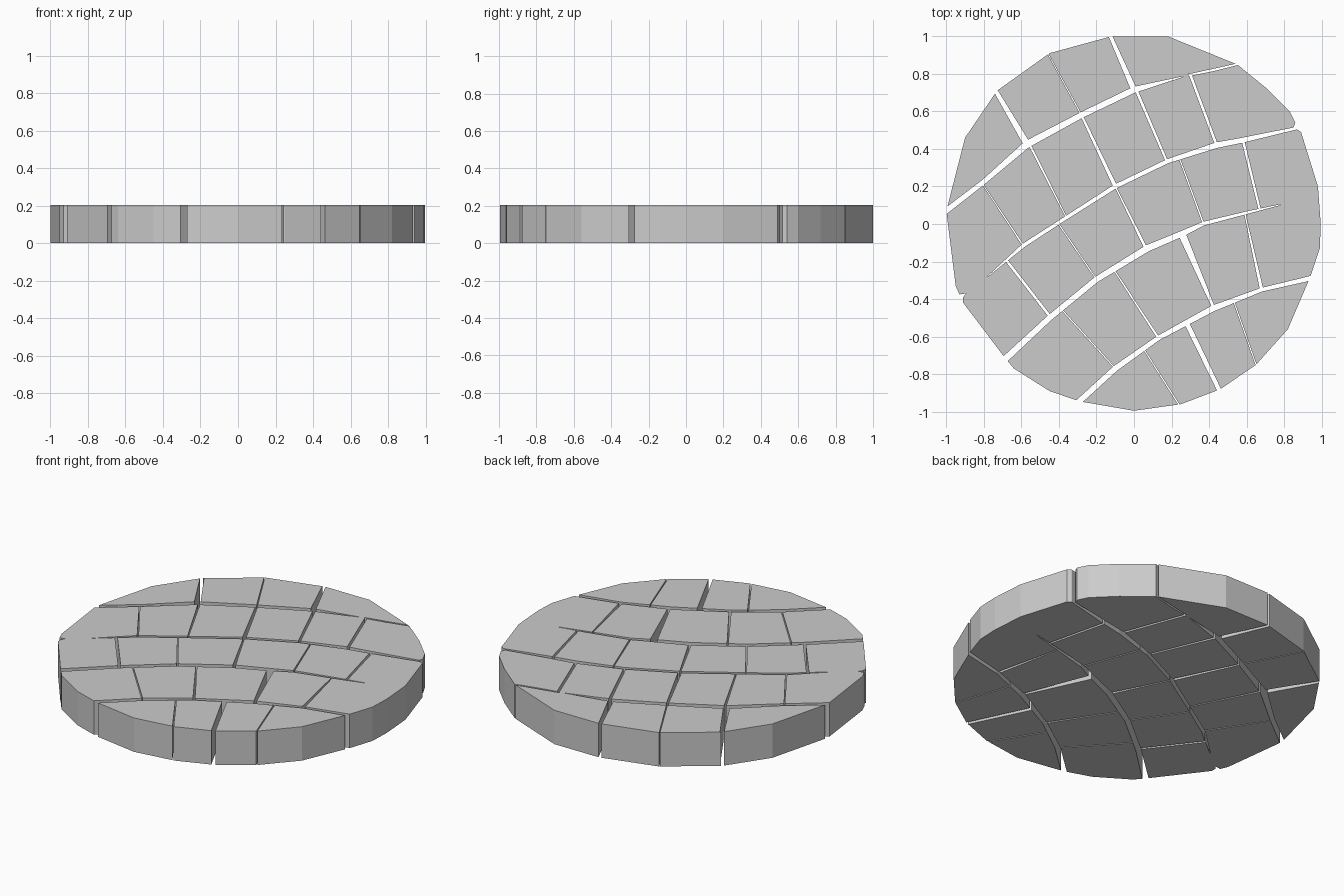
import bpy, bmesh, math
from mathutils import Vector

if "Cube" in bpy.data.objects:
    bpy.data.objects.remove(bpy.data.objects["Cube"])

H = 0.205


def prism(name, pts, z0, z1):
    """Extrude a flat outline into a closed slab."""
    bm = bmesh.new()
    f = bm.faces.new([bm.verts.new((x, y, z0)) for x, y in pts])
    r = bmesh.ops.extrude_face_region(bm, geom=[f])
    bmesh.ops.translate(bm, vec=(0, 0, z1 - z0),
                        verts=[v for v in r["geom"] if isinstance(v, bmesh.types.BMVert)])
    bmesh.ops.recalc_face_normals(bm, faces=bm.faces)
    me = bpy.data.meshes.new(name)
    bm.to_mesh(me)
    bm.free()
    ob = bpy.data.objects.new(name, me)
    bpy.context.collection.objects.link(ob)
    return ob


def ribbon(path):
    """Outline of a strip following (x, y, width) points."""
    left, right = [], []
    for i, (x, y, w) in enumerate(path):
        a, b = path[max(i - 1, 0)], path[min(i + 1, len(path) - 1)]
        d = Vector((b[0] - a[0], b[1] - a[1])).normalized()
        n = Vector((-d.y, d.x)) * w / 2
        left.append((x + n.x, y + n.y))
        right.append((x - n.x, y - n.y))
    return left + right[::-1]


def height_at(row, x):
    """y of a row joint at x."""
    for a, b in zip(row, row[1:]):
        if x <= b[0]:
            break
    return a[1] + (b[1] - a[1]) * (x - a[0]) / (b[0] - a[0])


# Rounded paving slab outline
outline = [(-.12, 1), (.18, 1), (.55, .85), (.71, .72), (.83, .60), (.86, .54), (.85, .515),
           (.83, .507), (.87, .503), (.89, .49), (.98, .20), (.995, 0), (.99, -.13), (.94, -.28),
           (.82, -.56), (.65, -.75), (.46, -.88), (.25, -.96), (0, -.995), (-.29, -.945),
           (-.45, -.89), (-.64, -.77), (-.69, -.71), (-.91, -.42), (-.91, -.39), (-.895, -.37),
           (-.93, -.375), (-.95, -.33), (-1, .07), (-.9, .46), (-.73, .71), (-.45, .91)]

# Long curved joints between rows: x, y, width
row_a = [(-1.04, .04, .03), (-.8, .225, .025), (-.57, .425, .038), (-.28, .58, .03),
         (0, .715, .032), (.26, .785, .003)]
row_a_end = [(.29, .793, .01), (.42, .82, .012), (.58, .858, .008)]
row_b = [(-.78, -.28, .003), (-.59, -.115, .02), (-.39, .015, .018), (-.10, .2, .022),
         (.18, .335, .022), (.44, .42, .03), (.58, .447, .026), (.9, .518, .012)]
row_c = [(-.73, -.76, .035), (-.45, -.5, .03), (-.2, -.295, .03), (.07, -.13, .035),
         (.26, -.05, .03), (.37, .002, .02), (.6, .06, .014), (.78, .103, .004)]
row_d = [(-.33, -.98, .03), (-.1, -.77, .03), (.13, -.607, .024), (.42, -.45, .032),
         (.68, -.35, .02), (.98, -.28, .025)]
rim = [(math.cos(t), math.sin(t)) for t in [math.pi * (1 - i / 40) for i in range(41)]]
rim_top = [(1.02 * x, 1.02 * y) for x, y in rim]
rim_bottom = [(1.02 * x, -1.02 * y) for x, y in rim]

# Cross joints: upper row, lower row, then x at top, width, x at bottom, width
cross = [
    (rim_top, row_a, [(-.735, .022, -.57, .035), (-.46, .004, -.28, .006), (-.13, .018, 0, .03)]),
    (row_a + row_a_end, row_b, [(-.81, .004, -.59, .008), (-.56, .012, -.36, .006),
                                (-.28, .012, -.10, .02), (.01, .015, .175, .012),
                                (.3, .014, .44, .014)]),
    (row_b, row_c, [(-.68, .014, -.445, .014), (-.405, .006, -.2, .006), (-.1, .006, .065, .016),
                    (.24, .006, .37, .008), (.58, .014, .67, .012)]),
    (row_c, row_d, [(-.39, .006, -.1, .006), (-.11, .006, .13, .012), (.255, .04, .425, .014),
                    (.59, .006, .68, .018)]),
    (row_d, rim_bottom, [(.05, .006, .255, .007), (.28, .026, .465, .022), (.53, .006, .66, .006)]),
]

joints = [row_a, row_a_end, row_b, row_c, row_d]
for upper, lower, cuts in cross:
    for x0, w0, x1, w1 in cuts:
        joints.append([(x0, height_at(upper, x0), w0), (x1, height_at(lower, x1), w1)])

# Cut the joints right through the slab, leaving separate stones
stones = prism("paving_stones", outline, 0, H)
cutters = []
for path in joints:
    c = prism("joint_cutter", ribbon(path), -.1, H + .1)
    c.hide_render = True
    m = stones.modifiers.new("joint", "BOOLEAN")
    m.operation = "DIFFERENCE"
    m.solver = "EXACT"
    m.object = c
    cutters.append(c)

# Bake the cuts and remove the cutters
bpy.context.view_layer.update()
dg = bpy.context.evaluated_depsgraph_get()
baked = bpy.data.meshes.new_from_object(stones.evaluated_get(dg))
stones.modifiers.clear()
stones.data = baked
for c in cutters:
    bpy.data.objects.remove(c)
